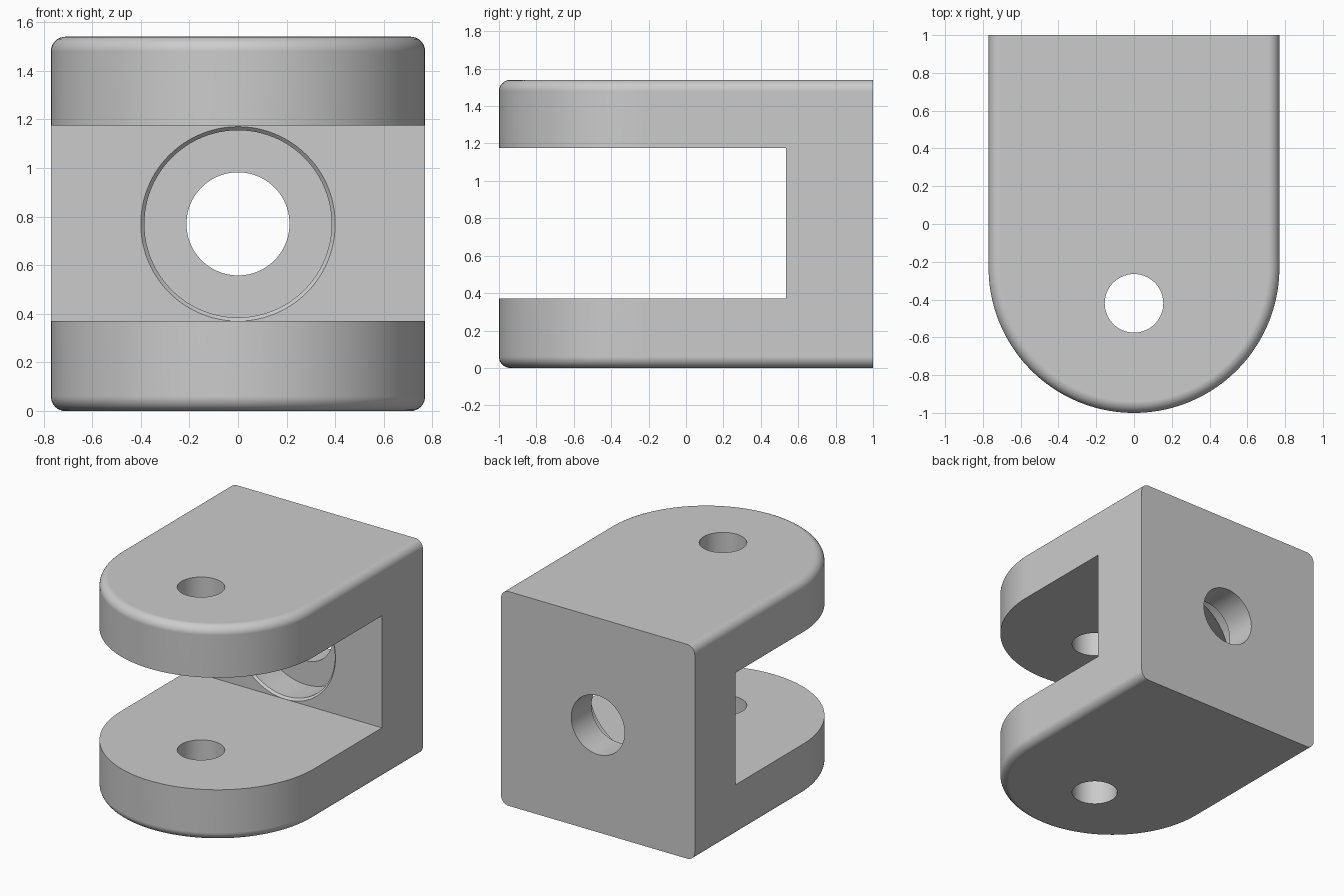
import bpy, bmesh, math
from mathutils import Matrix, Vector

if "Cube" in bpy.data.objects:
    bpy.data.objects.remove(bpy.data.objects["Cube"], do_unlink=True)

HALF = 0.77              # half width, arm tip radius and half height
HEIGHT = 2 * HALF
BACK = 1.0
ARC_Y = -1.0 + HALF      # centre of the rounded arm tips
FILLET = 0.06
SLOT_LOW, SLOT_HIGH, SLOT_BACK = 0.37, 1.175, 0.535
PIN_Y, PIN_R = -0.42, 0.155
BORE_R, RECESS_R, RIM_R = 0.212, 0.385, 0.4
RECESS_DEPTH = 0.235

grey = bpy.data.materials.new("plain grey")
grey.use_nodes = True
colour = (0.6, 0.6, 0.6, 1)
grey.diffuse_color = colour
grey.node_tree.nodes["Principled BSDF"].inputs["Base Color"].default_value = colour


def finish(name, bm):
    bmesh.ops.recalc_face_normals(bm, faces=bm.faces[:])
    mesh = bpy.data.meshes.new(name)
    bm.to_mesh(mesh)
    bm.free()
    mesh.materials.append(grey)
    obj = bpy.data.objects.new(name, mesh)
    bpy.context.scene.collection.objects.link(obj)
    return obj


def turned(name, profile, matrix, segments=96):
    """Solid of revolution from (radius, height) pairs, closed at both ends."""
    bm = bmesh.new()
    rings = []
    for r, h in profile:
        rings.append([bm.verts.new(matrix @ Vector((
            r * math.cos(math.tau * i / segments),
            r * math.sin(math.tau * i / segments), h))) for i in range(segments)])
    for a, b in zip(rings, rings[1:]):
        for i in range(segments):
            j = (i + 1) % segments
            bm.faces.new((a[i], a[j], b[j], b[i]))
    bm.faces.new(rings[0])
    bm.faces.new(rings[-1])
    return finish(name, bm)


# Body: U-shaped outline extruded upwards, top and bottom rims rounded
bm = bmesh.new()
steps = 72
outline = [(HALF, BACK), (-HALF, BACK)]
outline += [(-HALF * math.cos(math.pi * i / steps),
             ARC_Y - HALF * math.sin(math.pi * i / steps)) for i in range(steps + 1)]
base = bm.faces.new([bm.verts.new((x, y, 0)) for x, y in outline])
grown = bmesh.ops.extrude_face_region(bm, geom=[base])["geom"]
bmesh.ops.translate(bm, vec=(0, 0, HEIGHT),
                    verts=[v for v in grown if isinstance(v, bmesh.types.BMVert)])
bmesh.ops.recalc_face_normals(bm, faces=bm.faces[:])
rims = [e for e in bm.edges
        if abs(e.verts[0].co.z - e.verts[1].co.z) < 0.001
        and min(v.co.y for v in e.verts) < BACK - 0.01]
bmesh.ops.bevel(bm, geom=rims, offset=FILLET, segments=8, profile=0.5, affect='EDGES')
body = finish("clevis_body", bm)

# Slot between the two arms
bm = bmesh.new()
bmesh.ops.create_cube(bm, size=1)
front = -1.5
bmesh.ops.scale(bm, vec=(2, SLOT_BACK - front, SLOT_HIGH - SLOT_LOW), verts=bm.verts)
bmesh.ops.translate(bm, vec=(0, (SLOT_BACK + front) / 2, (SLOT_HIGH + SLOT_LOW) / 2),
                    verts=bm.verts)
slot = finish("slot_cutter", bm)

# Pin hole through both arms
pin = turned("pin_hole_cutter", [(PIN_R, -0.2), (PIN_R, HEIGHT + 0.2)],
             Matrix.Translation((0, PIN_Y, 0)))

# Back wall bore with a chamfered round recess on the slot side
chamfer = RIM_R - RECESS_R
along_y = Matrix.Translation((0, SLOT_BACK, HALF)) @ Matrix.Rotation(-math.pi / 2, 4, 'X')
bore = turned("bore_cutter", [
    (RIM_R, -0.1), (RIM_R, 0), (RECESS_R, chamfer), (RECESS_R, RECESS_DEPTH),
    (BORE_R, RECESS_DEPTH), (BORE_R, 0.7)], along_y)

# Cut, then shade with crisp corners and clean flat faces
bpy.ops.object.select_all(action='DESELECT')
bpy.context.view_layer.objects.active = body
body.select_set(True)
for cutter in (slot, pin, bore):
    cutter.hide_render = True
    mod = body.modifiers.new(cutter.name, 'BOOLEAN')
    mod.operation = 'DIFFERENCE'
    mod.solver = 'EXACT'
    mod.object = cutter
    bpy.ops.object.modifier_apply(modifier=mod.name)
    bpy.data.objects.remove(cutter, do_unlink=True)
bpy.ops.object.shade_smooth_by_angle(angle=math.radians(30))
weighted = body.modifiers.new("flat_face_normals", 'WEIGHTED_NORMAL')
weighted.keep_sharp = True
